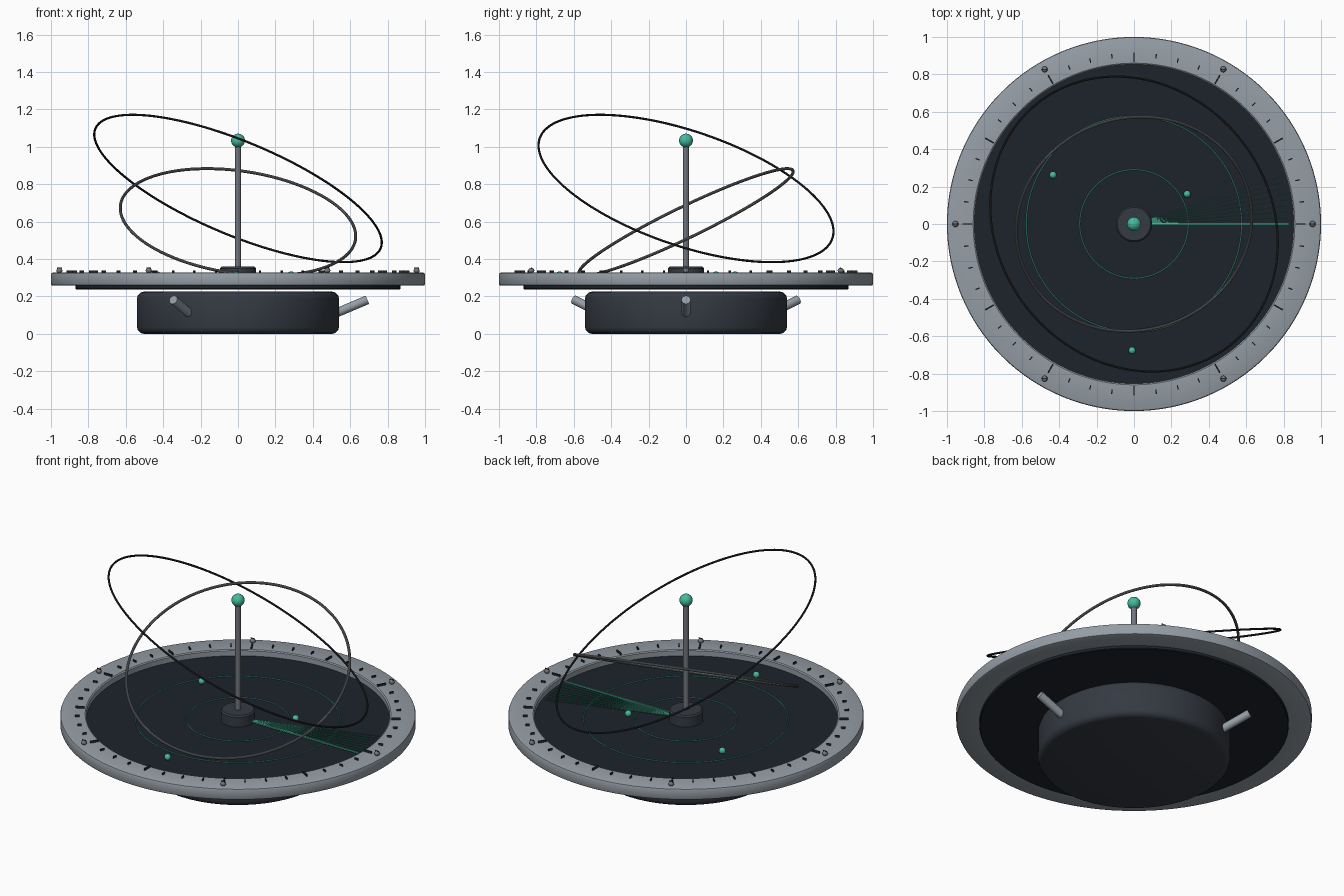
import bpy
from math import sin, cos, pi, radians
from mathutils import Vector, Matrix

if "Cube" in bpy.data.objects:
    bpy.data.objects.remove(bpy.data.objects["Cube"])


def material(name, r, g, b):
    m = bpy.data.materials.new(name)
    m.diffuse_color = (r, g, b, 1)
    m.use_nodes = True
    m.node_tree.nodes["Principled BSDF"].inputs["Base Color"].default_value = m.diffuse_color
    return m


STEEL = material("steel", 0.30, 0.34, 0.38)
PEWTER = material("pewter", 0.17, 0.18, 0.20)
DARK = material("dark_shell", 0.035, 0.042, 0.055)
GLASS = material("dark_glass", 0.012, 0.017, 0.024)
BLACK = material("black_wire", 0.02, 0.022, 0.026)
GREEN = material("signal_green", 0.06, 0.50, 0.34)
DIM = material("dim_green", 0.04, 0.26, 0.18)


def finish(ob, name, mat, smooth=True):
    ob.name = ob.data.name = name
    ob.data.materials.clear()
    ob.data.materials.append(mat)
    if smooth:
        bpy.ops.object.select_all(action='DESELECT')
        ob.select_set(True)
        bpy.context.view_layer.objects.active = ob
        bpy.ops.object.shade_smooth_by_angle(angle=radians(35))
    return ob


def lathe(name, profile, mat, closed=False, seg=128):
    """Spin (radius, z) points about z; a closed profile makes a ring."""
    n = len(profile)
    verts = [(r * cos(2 * pi * i / seg), r * sin(2 * pi * i / seg), z)
             for i in range(seg) for r, z in profile]
    faces = []
    for i in range(seg):
        a, b = i * n, (i + 1) % seg * n
        for j in range(n if closed else n - 1):
            k = (j + 1) % n
            faces.append((a + j, b + j, b + k, a + k))
    if not closed:
        faces.append([i * n for i in range(seg)][::-1])
        faces.append([i * n + n - 1 for i in range(seg)])
    me = bpy.data.meshes.new(name)
    me.from_pydata(verts, [], faces)
    ob = bpy.data.objects.new(name, me)
    bpy.context.collection.objects.link(ob)
    return finish(ob, name, mat)


def rod(name, a, b, radius, mat, seg=24):
    a, b = Vector(a), Vector(b)
    d = b - a
    bpy.ops.mesh.primitive_cylinder_add(vertices=seg, radius=radius, depth=d.length, location=(a + b) / 2)
    ob = bpy.context.object
    ob.rotation_euler = d.to_track_quat('Z', 'Y').to_euler()
    return finish(ob, name, mat)


def ball(name, loc, radius, mat, flat=1):
    bpy.ops.mesh.primitive_uv_sphere_add(segments=32, ring_count=16, radius=radius, location=loc)
    bpy.context.object.scale.z = flat
    return finish(bpy.context.object, name, mat)


def hoop(name, radius, tube, z, mat, normal=(0, 0, 1)):
    bpy.ops.mesh.primitive_torus_add(major_segments=128, minor_segments=10, major_radius=radius,
                                     minor_radius=tube, location=(0, 0, z))
    ob = bpy.context.object
    ob.rotation_euler = Vector(normal).to_track_quat('Z', 'Y').to_euler()
    return finish(ob, name, mat)


def bar(name, r0, r1, angle, width, z, height, mat):
    """Thin radial box lying flat between two radii."""
    bpy.ops.mesh.primitive_cube_add(size=1)
    ob = bpy.context.object
    ob.data.transform(Matrix.Translation(((r0 + r1) / 2, 0, z)) @
                      Matrix.Diagonal((r1 - r0, width, height, 1)))
    ob.rotation_euler.z = angle
    return finish(ob, name, mat, smooth=False)


# pedestal base with rounded edges
lathe("base", [(0.505, 0), (0.522, 0.005), (0.535, 0.018), (0.54, 0.035), (0.54, 0.19),
               (0.535, 0.207), (0.522, 0.22), (0.505, 0.225)], DARK)

# three struts rising outward from the base
for i in range(3):
    t = i * 2 * pi / 3
    rod(f"strut_{i + 1}", (0.48 * cos(t), 0.48 * sin(t), 0.092),
        (0.692 * cos(t), 0.692 * sin(t), 0.182), 0.024, STEEL)

# display disc and surrounding bezel
lathe("screen_disc", [(0.866, 0.238), (0.87, 0.242), (0.87, 0.286), (0.866, 0.29)], GLASS)
lathe("bezel", [(0.853, 0.262), (0.858, 0.257), (0.99, 0.257), (0.997, 0.26), (1.0, 0.267),
                (1.0, 0.317), (0.997, 0.324), (0.99, 0.327), (0.86, 0.327), (0.853, 0.322)],
      STEEL, closed=True)

# scale marks: every fourth is long
for i in range(48):
    t = i * 2 * pi / 48
    if i % 4 == 0:
        bar(f"major_tick_{i}", 0.866, 0.918, t, 0.008, 0.332, 0.014, BLACK)
    else:
        bar(f"minor_tick_{i}", 0.893, 0.917, t, 0.006, 0.332, 0.014, BLACK)

# slotted bezel screws
for i in range(6):
    t = i * pi / 3
    x, y = 0.955 * cos(t), 0.955 * sin(t)
    ball(f"screw_{i + 1}", (x, y, 0.338), 0.016, PEWTER, 0.9)
    slot = bar(f"screw_slot_{i + 1}", -0.013, 0.013, 0, 0.005, 0, 0.006, BLACK)
    slot.location = (x, y, 0.351)

# range circles, fading sweep and blips on the screen
hoop("range_circle_inner", 0.29, 0.003, 0.294, GREEN)
hoop("range_circle_outer", 0.576, 0.003, 0.294, GREEN)
bar("sweep_line", 0.08, 0.828, 0, 0.010, 0.306, 0.008, GREEN)
for i in range(1, 9):
    bar(f"sweep_trail_{i}", 0.08, 0.825, radians(2.25 * i), 0.0055 - 0.0002 * i, 0.304, 0.005, DIM)
for i, (x, y) in enumerate([(-0.433, 0.262), (0.284, 0.16), (-0.01, -0.676)]):
    ball(f"blip_{i + 1}", (x, y, 0.315), 0.019, GREEN)

# hub, mast and beacon
lathe("hub", [(0.097, 0.285), (0.097, 0.350), (0.089, 0.359)], DARK, seg=48)
rod("mast", (0, 0, 0.35), (0, 0, 1.02), 0.016, PEWTER)
ball("beacon", (0, 0, 1.033), 0.037, GREEN)

# tilted orbit hoops
hoop("outer_orbit", 0.827, 0.006, 0.777, BLACK, (0.369, 0.301, 0.879))
hoop("inner_orbit", 0.635, 0.008, 0.597, PEWTER, (0.131, -0.431, 0.893))
